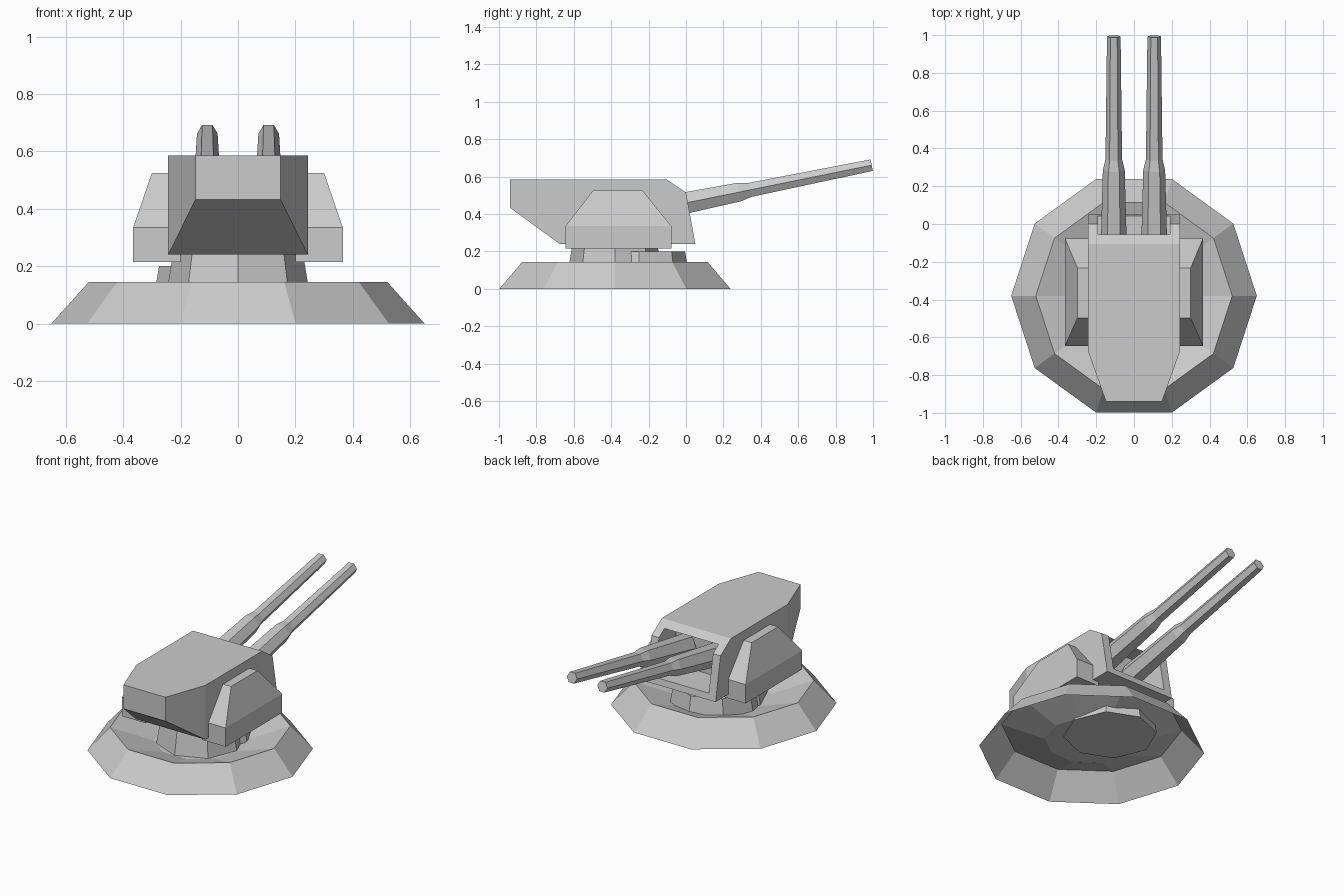
import bpy, bmesh, math
from mathutils import Vector, Matrix

cube = bpy.data.objects.get("Cube")
if cube:
    bpy.data.objects.remove(cube, do_unlink=True)

grey = bpy.data.materials.new("light_grey")
grey.use_nodes = True
grey.diffuse_color = (0.6, 0.6, 0.6, 1)
grey.node_tree.nodes["Principled BSDF"].inputs["Base Color"].default_value = (0.6, 0.6, 0.6, 1)


def make_object(name, bm):
    bmesh.ops.recalc_face_normals(bm, faces=bm.faces)
    mesh = bpy.data.meshes.new(name)
    bm.to_mesh(mesh)
    bm.free()
    mesh.materials.append(grey)
    obj = bpy.data.objects.new(name, mesh)
    bpy.context.collection.objects.link(obj)
    return obj


def loft(name, rings, cap_start=True, cap_end=True):
    """Skin a list of rings that have equal point counts."""
    bm = bmesh.new()
    loops = [[bm.verts.new(p) for p in ring] for ring in rings]
    n = len(loops[0])
    for a, b in zip(loops, loops[1:]):
        for i in range(n):
            j = (i + 1) % n
            bm.faces.new((a[i], a[j], b[j], b[i]))
    if cap_start:
        bm.faces.new(loops[0])
    if cap_end:
        bm.faces.new(loops[-1])
    return make_object(name, bm)


def polygon(sides, radius, z, x=0, y=0):
    return [Vector((x + radius * math.cos(math.tau * i / sides),
                    y + radius * math.sin(math.tau * i / sides), z)) for i in range(sides)]


def rectangle(x0, x1, y0, y1, z):
    return [Vector(p) for p in ((x0, y0, z), (x1, y0, z), (x1, y1, z), (x0, y1, z))]


# Flared base, open below, with a dished top
MID = -0.38
loft("base", [polygon(10, r, z, 0, MID) for r, z in ((0.65, 0), (0.52, 0.145), (0.27, 0.06))],
     cap_start=False)

# Pivot column and the lower offset collar behind it
loft("pivot_column", [polygon(8, 0.257, 0.06, 0, MID), polygon(8, 0.225, 0.25, 0, MID)])
loft("pivot_collar", [polygon(8, 0.27, 0.05, -0.03, -0.25), polygon(8, 0.245, 0.2, -0.03, -0.25)])

# Turret housing: side profile with half widths, tapering to the front
profile = [(-0.94, 0.585, 0.148), (-0.94, 0.433, 0.148), (-0.675, 0.24, 0.243),
           (0.05, 0.24, 0.243), (0, 0.515, 0.243), (-0.105, 0.585, 0.243),
           (-0.675, 0.585, 0.243)]
housing = loft("turret_housing", [[Vector((s * w, y, z)) for y, z, w in profile] for s in (-1, 1)],
               cap_start=False, cap_end=False)
bm = bmesh.new()
bm.from_mesh(housing.data)
bm.verts.ensure_lookup_table()
for k in (0, 7):
    v = bm.verts
    bm.faces.new([v[k + i] for i in (0, 1, 2, 6)])
    bm.faces.new([v[k + i] for i in (2, 3, 4, 5, 6)])
bmesh.ops.recalc_face_normals(bm, faces=bm.faces)
bm.to_mesh(housing.data)
bm.free()

# Gun opening in the back of the housing
cutter = loft("opening_cutter", [rectangle(-0.19, 0.19, -0.17, 0.2, z) for z in (0.28, 0.552)])
cutter.hide_render = True
cutter.hide_viewport = True
cutter.display_type = 'WIRE'
cut = housing.modifiers.new("gun_opening", 'BOOLEAN')
cut.operation = 'DIFFERENCE'
cut.solver = 'EXACT'
cut.object = cutter

for side, s in (("left", 1), ("right", -1)):
    # Armoured side pod
    loft(side + "_side_pod", [rectangle(s * 0.2, s * 0.365, -0.645, -0.078, 0.215),
                              rectangle(s * 0.2, s * 0.365, -0.645, -0.078, 0.335),
                              rectangle(s * 0.2, s * 0.30, -0.498, -0.232, 0.525)])
    # Six-sided stepped barrel, raised slightly
    tilt = math.atan(0.203)
    place = Matrix.Translation((s * 0.107, 0, 0.46)) @ Matrix.Rotation(tilt - math.pi / 2, 4, 'X')
    steps = [(-0.16, 0.07), (0.29, 0.058), (0.35, 0.044), (1.013, 0.036)]
    loft(side + "_barrel", [[place @ p for p in polygon(6, r, d)] for d, r in steps])
